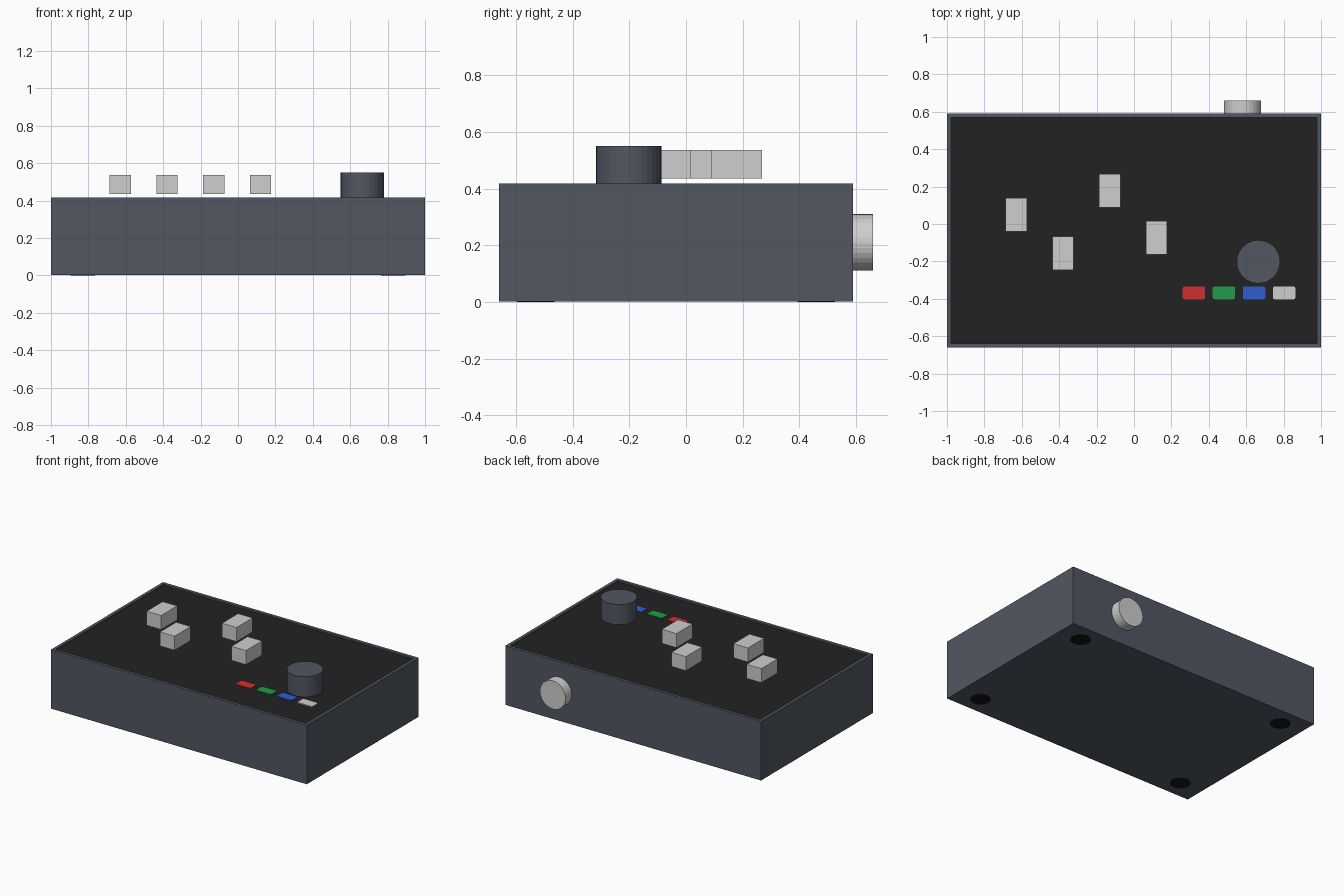
import bpy
import bmesh
import math
from mathutils import Matrix, Vector

default = bpy.data.objects.get("Cube")
if default:
    bpy.data.objects.remove(default, do_unlink=True)


def material(name, r, g, b):
    mat = bpy.data.materials.new(name)
    mat.use_nodes = True
    mat.diffuse_color = (r, g, b, 1)
    mat.node_tree.nodes["Principled BSDF"].inputs["Base Color"].default_value = (r, g, b, 1)
    return mat


slate = material("slate grey", 0.082, 0.095, 0.122)
charcoal = material("charcoal", 0.016, 0.016, 0.016)
black = material("rubber black", 0.006, 0.006, 0.006)
light = material("light grey", 0.62, 0.62, 0.62)
red = material("red", 0.62, 0.028, 0.028)
green = material("green", 0.016, 0.32, 0.075)
blue = material("blue", 0.028, 0.11, 0.6)


def add_object(name, bm, *mats):
    mesh = bpy.data.meshes.new(name)
    bm.to_mesh(mesh)
    bm.free()
    for mat in mats:
        mesh.materials.append(mat)
    obj = bpy.data.objects.new(name, mesh)
    bpy.context.collection.objects.link(obj)
    return obj


def box(low, high):
    low, high = Vector(low), Vector(high)
    bm = bmesh.new()
    bmesh.ops.create_cube(bm, size=1, matrix=Matrix.Translation((low + high) / 2)
                          @ Matrix.Diagonal((high - low).to_4d()))
    return bm


def cylinder(name, centre, radius, depth, mat, tilt=0):
    bm = bmesh.new()
    bmesh.ops.create_cone(bm, cap_ends=True, segments=32, radius1=radius,
                          radius2=radius, depth=depth,
                          matrix=Matrix.Translation(centre) @ Matrix.Rotation(tilt, 4, "X"))
    return add_object(name, bm, mat)


# Case with a raised rim around a recessed dark control panel
bm = box((-1, -0.66, 0.001), (1, 0.59, 0.418))
top = max(bm.faces, key=lambda f: f.calc_center_median().z)
bmesh.ops.inset_region(bm, faces=[top], thickness=0.031)
inner = bmesh.ops.extrude_discrete_faces(bm, faces=[top])["faces"][0]
bmesh.ops.translate(bm, verts=inner.verts, vec=(0, 0, -0.01))
inner.material_index = 1
add_object("case", bm, slate, charcoal)

# Slider caps hovering just above the panel
for i, y in enumerate((0.05, -0.157, 0.178, -0.073)):
    x = -0.63 + 0.25 * i
    add_object(f"slider_cap_{i + 1}",
               box((x - 0.057, y - 0.09, 0.436), (x + 0.057, y + 0.09, 0.536)), light)

# Row of coloured buttons with clipped corners
for i, mat in enumerate((red, green, blue, light)):
    x = 0.32 + 0.161 * i
    bm = box((x - 0.06, -0.403, 0.4), (x + 0.06, -0.333, 0.415))
    uprights = [e for e in bm.edges if abs(e.verts[0].co.z - e.verts[1].co.z) > 0.01]
    bmesh.ops.bevel(bm, geom=uprights, offset=0.01, segments=2, affect="EDGES", profile=0.5)
    add_object(f"button_{mat.name.replace(' ', '_')}", bm, mat)

# Rotary knob on the panel and round socket on the back
cylinder("knob", (0.665, -0.202, 0.478), 0.116, 0.146, slate)
cylinder("back_socket", (0.58, 0.62, 0.21), 0.1, 0.08, light, math.pi / 2)

# Flat feet under the corners
for side, x in (("right", -0.83), ("left", 0.83)):
    for end, y in (("front", -0.53), ("back", 0.46)):
        cylinder(f"foot_{end}_{side}", (x, y, 0.004), 0.066, 0.008, black)
